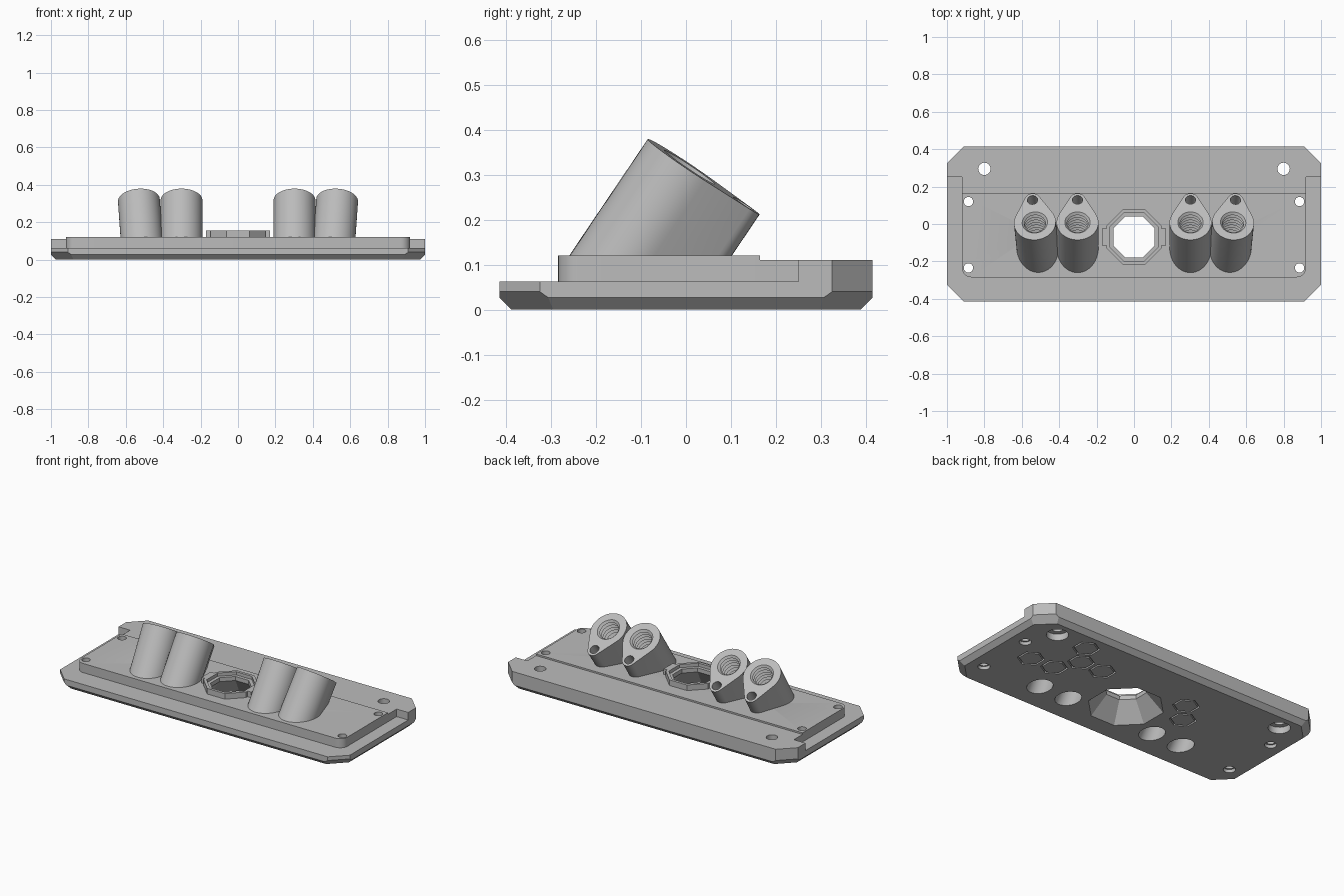
import bpy, bmesh
from math import sin, cos, pi, asin, radians
from mathutils import Matrix, Vector

if "Cube" in bpy.data.objects:
    bpy.data.objects.remove(bpy.data.objects["Cube"], do_unlink=True)

grey = bpy.data.materials.new("plain grey")
grey.use_nodes = True
grey.diffuse_color = (0.5, 0.5, 0.5, 1)
grey.node_tree.nodes["Principled BSDF"].inputs["Base Color"].default_value = grey.diffuse_color


def ngon(r, n=32, turn=0.0, x=0.0, y=0.0):
    return [(x + r * cos(turn + 2 * pi * i / n), y + r * sin(turn + 2 * pi * i / n)) for i in range(n)]


def loft(name, rings, matrix=Matrix(), planes=()):
    """Skin (outline, z) rings into a closed solid, then trim it by (point, normal) planes."""
    bm = bmesh.new()
    loops = [[bm.verts.new(matrix @ Vector((x, y, z))) for x, y in pts] for pts, z in rings]
    n = len(loops[0])
    for a, b in zip(loops, loops[1:]):
        for i in range(n):
            j = (i + 1) % n
            bm.faces.new((a[i], a[j], b[j], b[i]))
    bm.faces.new(loops[0][::-1])
    bm.faces.new(loops[-1])
    for co, no in planes:
        geom = bm.verts[:] + bm.edges[:] + bm.faces[:]
        cut = bmesh.ops.bisect_plane(bm, geom=geom, dist=1e-6, plane_co=co, plane_no=no, clear_outer=True)
        rim = [e for e in cut["geom_cut"] if isinstance(e, bmesh.types.BMEdge)]
        bmesh.ops.contextual_create(bm, geom=rim)
    bmesh.ops.recalc_face_normals(bm, faces=bm.faces[:])
    mesh = bpy.data.meshes.new(name)
    bm.to_mesh(mesh)
    bm.free()
    mesh.materials.append(grey)
    obj = bpy.data.objects.new(name, mesh)
    bpy.context.collection.objects.link(obj)
    return obj


def prism(name, pts, z0, z1, **kw):
    return loft(name, [(pts, z0), (pts, z1)], **kw)


def combine(obj, other, operation="DIFFERENCE"):
    mod = obj.modifiers.new("join", "BOOLEAN")
    mod.operation, mod.solver, mod.object = operation, "EXACT", other
    bpy.context.view_layer.objects.active = obj
    bpy.ops.object.modifier_apply(modifier=mod.name)


def carve(cutter, *targets):
    for t in targets:
        combine(t, cutter)
    bpy.data.objects.remove(cutter, do_unlink=True)


def mirrored(half):
    return half + [(-x, y) for x, y in reversed(half)]


# Base plate: box with clipped corners and a chamfered underside
W, D, CLIP = 1.0, 0.415, 0.09
trims = []
for s in (-1, 1):
    trims.append(((s * (W - 0.027), 0, 0), (s, 0, -1)))
    trims.append(((0, s * (D - 0.027), 0), (0, s, -1)))
    for t in (-1, 1):
        trims.append(((s * W, t * (D - CLIP), 0), (s, t, 0)))
        trims.append(((s * W, t * (D - CLIP), 0.04), (s * 0.707, t * 0.707, -1)))
base = prism("base_plate", mirrored([(W, -D), (W, D)]), 0, 0.063, planes=trims)

# Raised deck with rounded front corners, and the wider shelf behind it
r = 0.05
corner = [(0.92 - r + r * sin(a * pi / 12), -0.285 + r - r * cos(a * pi / 12)) for a in range(7)]
deck = prism("raised_deck", mirrored(corner + [(0.92, 0.165)]), 0.063, 0.12)
shelf = prism("rear_shelf", mirrored([(0.92, 0.165), (0.92, 0.25), (W, 0.25), (W, D - CLIP), (W - CLIP, D)]),
              0.063, 0.11)

# Octagonal collar with side tabs
CY = -0.07


def octagon(half):
    return ngon(half / cos(pi / 8), 8, pi / 8, 0, CY)


collar = prism("centre_collar", octagon(0.147), 0.12, 0.155)
tabs = prism("collar_tabs", mirrored([(0.172, CY - 0.045), (0.172, CY + 0.045)]), 0.12, 0.155)
combine(collar, tabs, "UNION")
bpy.data.objects.remove(tabs, do_unlink=True)
carve(prism("collar_recess", octagon(0.13), 0.135, 0.2), collar)
carve(loft("funnel", [(octagon(0.206), -0.01), (octagon(0.2), 0), (octagon(0.11), 0.11), (octagon(0.11), 0.2)]),
      base, deck, collar)

# Angled tubes: teardrop section, threaded bore and blind pin hole
R, PIN_R, PIN_Y, TILT = 0.112, 0.042, 0.146, radians(34)
phi = asin((R - PIN_R) / PIN_Y)


def arc(rad, y, a0, a1, n):
    return [(rad * cos(a0 + (a1 - a0) * i / n), y + rad * sin(a0 + (a1 - a0) * i / n)) for i in range(n + 1)]


teardrop = arc(R, 0, pi - phi, 2 * pi + phi, 36) + arc(PIN_R, PIN_Y, phi, pi - phi, 12)
thread = [(ngon(0.068), -0.56), (ngon(0.068), -0.24)]
thread += [(ngon(0.056 if i % 2 else 0.068), -0.24 + 0.012 * i) for i in range(1, 20)]
thread += [(ngon(0.068), 0.0), (ngon(0.068), 0.03)]
tubes = []
for side, label in ((1, "left"), (-1, "right")):
    for x, yaw, place in ((0.302, 0, "inner"), (0.53, 6, "outer")):
        m = (Matrix.Translation((side * x, 0.008, 0.317)) @ Matrix.Rotation(radians(-side * yaw), 4, "Z")
             @ Matrix.Rotation(-TILT, 4, "X"))
        tube = prism(f"{place}_tube_{label}", teardrop, -0.5, 0, matrix=m,
                     planes=[((0, 0, 0.1), (0, 0, -1))])
        carve(loft("bore", thread, matrix=m), base, deck, tube)
        carve(prism("pin_hole", ngon(0.028, 20, 0, 0, PIN_Y), -0.09, 0.03, matrix=m), tube)
        tubes.append(tube)

# Screw holes, with wider mouths underneath
for s in (-1, 1):
    for x, y, hole, mouth, depth, top in ((0.885, 0.12, 0.025, 0.034, 0.02, deck),
                                          (0.885, -0.235, 0.025, 0.034, 0.02, deck),
                                          (0.8, 0.295, 0.033, 0.062, 0.04, shelf)):
        carve(prism("screw_hole", ngon(hole, 24, 0, s * x, y), -0.1, 0.3), base, top)
        carve(prism("screw_mouth", ngon(mouth, 24, 0, s * x, y), -0.1, depth), base)

# Hexagonal grooves in the underside
for x, y in ((0.58, 0.28), (0.743, 0), (0.503, 0.145), (0.582, 0.007),
             (0.35, 0.144), (-0.25, 0.149), (-0.336, 0.02)):
    groove = prism("hex_groove", ngon(0.077, 6, pi / 6, x, y), -0.02, 0.012)
    carve(prism("hex_core", ngon(0.066, 6, pi / 6, x, y), -0.1, 0.1), groove)
    carve(groove, base)

# Smooth the round walls, keep the edges sharp
bpy.ops.object.select_all(action="DESELECT")
for obj in [base, deck, shelf, collar] + tubes:
    obj.select_set(True)
bpy.context.view_layer.objects.active = base
bpy.ops.object.shade_smooth_by_angle(angle=radians(28))
